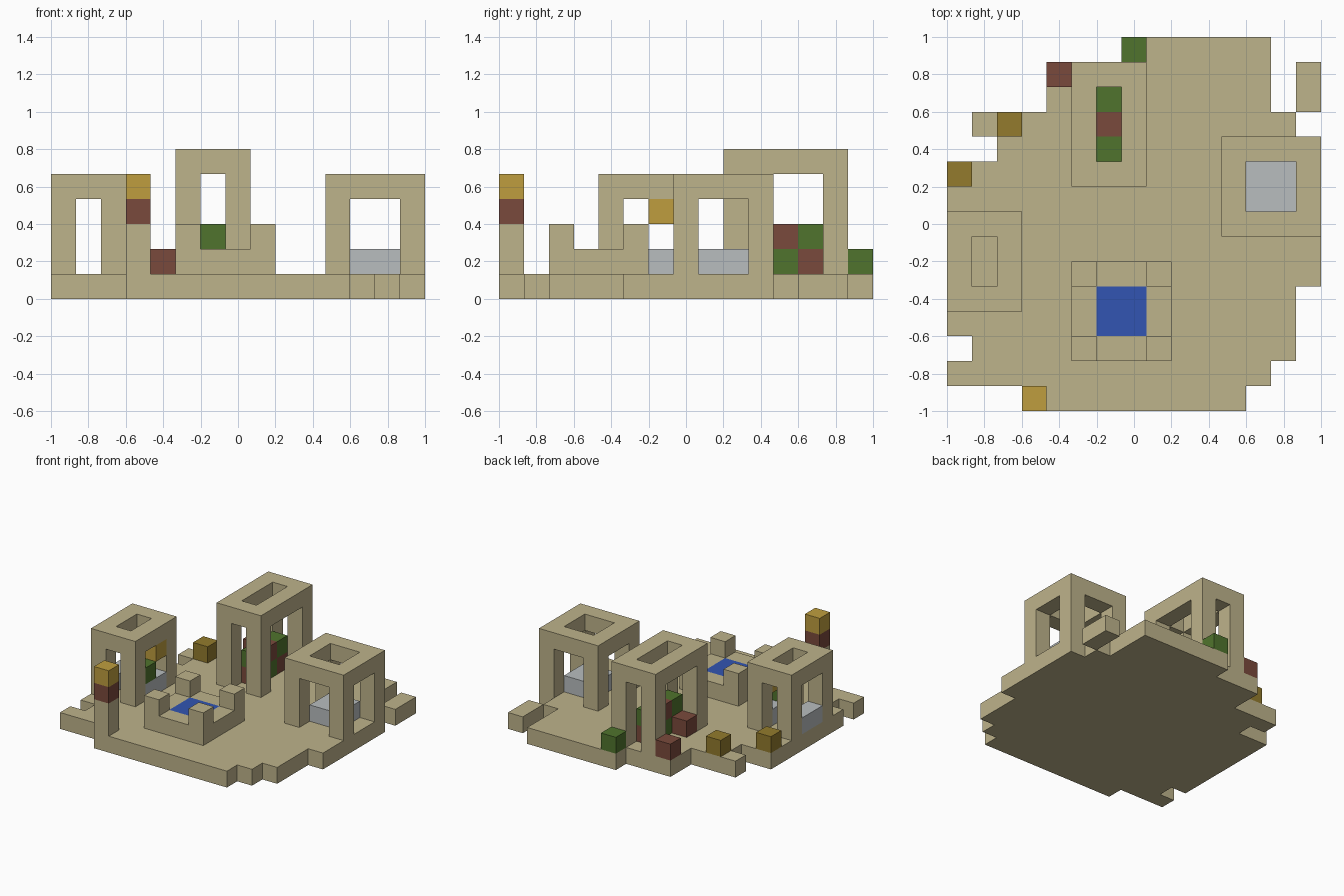
import bpy
import bmesh
from mathutils import Vector

cube = bpy.data.objects.get("Cube")
if cube:
    bpy.data.objects.remove(cube, do_unlink=True)

GRID = 15
UNIT = 2 / GRID


def make_material(name, rgb):
    linear = [((c / 255 + 0.055) / 1.055) ** 2.4 for c in rgb] + [1]
    mat = bpy.data.materials.new(name)
    mat.use_nodes = True
    mat.diffuse_color = linear
    bsdf = mat.node_tree.nodes["Principled BSDF"]
    bsdf.inputs["Base Color"].default_value = linear
    bsdf.inputs["Roughness"].default_value = 0.9
    return mat


sand = make_material("sandstone", (190, 179, 139))
gold = make_material("bright gold", (191, 158, 62))
ochre = make_material("dark ochre", (147, 123, 45))
brick = make_material("brick red", (122, 74, 60))
green = make_material("leaf green", (80, 116, 45))
grey = make_material("pale grey", (184, 189, 191))
blue = make_material("water blue", (50, 85, 178))


def box(x0, x1, y0, y1, z0, z1):
    """Set of grid cells; upper bounds are exclusive."""
    return {(x, y, z) for x in range(x0, x1)
            for y in range(y0, y1) for z in range(z0, z1)}


def cell(x, y, z):
    return box(x, x + 1, y, y + 1, z, z + 1)


def tower(x0, x1, y0, y1, top):
    """Four corner posts carrying an open ring roof."""
    posts = set()
    for x in (x0, x1 - 1):
        for y in (y0, y1 - 1):
            posts |= box(x, x + 1, y, y + 1, 1, top)
    roof = box(x0, x1, y0, y1, top - 1, top)
    return posts | roof - box(x0 + 1, x1 - 1, y0 + 1, y1 - 1, top - 1, top)


parts = []


def part(name, mat, cells):
    parts.append((name, mat, cells))


# Ragged floor slab, one span per row from front to back
spans = [(3, 12), (0, 13), (1, 14), (0, 14), (0, 14), (0, 15), (0, 15), (0, 15),
         (0, 15), (0, 15), (2, 15), (1, 14), (4, 13), (4, 13), (7, 13)]
floor = set()
for row, (start, end) in enumerate(spans):
    floor |= box(start, end, row, row + 1, 0, 1)
part("floor", sand, floor | box(14, 15, 12, 14, 0, 1))

# Towers
part("left_tower", sand, tower(0, 3, 4, 8, 5))
part("right_tower", sand, tower(11, 15, 7, 11, 5))
part("back_tower", sand, tower(5, 8, 9, 14, 6))

# Pool with raised corners
rim = box(5, 9, 2, 6, 1, 2) - box(6, 8, 3, 5, 1, 2)
for x in (5, 8):
    for y in (2, 5):
        rim |= cell(x, y, 2)
part("pool_rim", sand, rim)
part("pool_water", blue, box(6, 8, 3, 5, 1, 2))

# Front pillar
part("pillar_shaft", sand, box(3, 4, 0, 1, 1, 3))
part("pillar_band", brick, cell(3, 0, 3))
part("pillar_cap", gold, cell(3, 0, 4))

# Tower contents
part("right_tower_plinth", grey, box(12, 14, 8, 10, 1, 2))
part("left_tower_sills", grey, box(0, 1, 5, 7, 1, 2) | box(2, 3, 5, 7, 1, 2))
part("left_tower_green_block", green, cell(2, 5, 2))
part("left_tower_gold_block", gold, cell(2, 6, 3))
checker = box(6, 7, 10, 13, 1, 3)
checker_green = {c for c in checker if (c[1] + c[2]) % 2 == 0}
part("back_tower_green_blocks", green, checker_green)
part("back_tower_red_blocks", brick, (checker - checker_green) | cell(5, 10, 1))

# Loose blocks along the back edge
part("loose_green_block", green, cell(7, 14, 1))
part("loose_red_block", brick, cell(4, 13, 1))
part("loose_ochre_blocks", ochre, cell(2, 11, 1) | cell(0, 9, 1))

solid = set().union(*(cells for _, _, cells in parts))


def build(name, mat, cells):
    """Make one object from the cell faces that are exposed."""
    bm = bmesh.new()
    for c in sorted(cells):
        centre = Vector(c) + Vector((0.5, 0.5, 0.5))
        for axis in range(3):
            for sign in (-1, 1):
                step = [0, 0, 0]
                step[axis] = sign
                if tuple(a + b for a, b in zip(c, step)) in solid:
                    continue
                u, v = Vector((0, 0, 0)), Vector((0, 0, 0))
                u[(axis + 1) % 3] = 0.5
                v[(axis + 2) % 3] = 0.5 * sign
                mid = centre + Vector(step) / 2
                ring = (mid - u - v, mid + u - v, mid + u + v, mid - u + v)
                bm.faces.new([bm.verts.new(p) for p in ring])
    bmesh.ops.remove_doubles(bm, verts=bm.verts, dist=0.01)
    for vert in bm.verts:
        vert.co = vert.co * UNIT - Vector((1, 1, 0))
    mesh = bpy.data.meshes.new(name)
    bm.to_mesh(mesh)
    bm.free()
    mesh.materials.append(mat)
    bpy.context.collection.objects.link(bpy.data.objects.new(name, mesh))


for name, mat, cells in parts:
    build(name, mat, cells)
